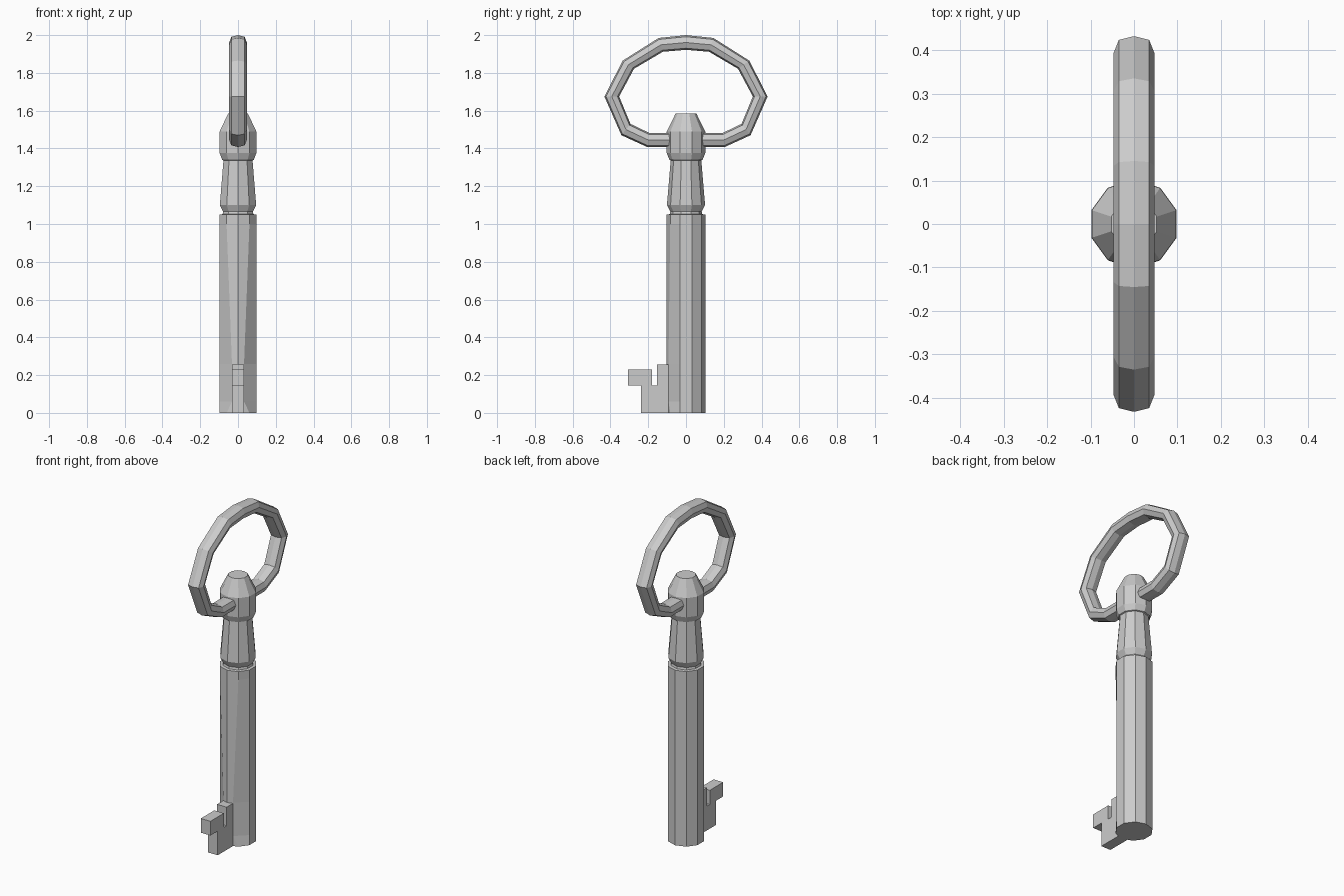
import bpy, bmesh, math
from mathutils import Vector

if "Cube" in bpy.data.objects:
    bpy.data.objects.remove(bpy.data.objects["Cube"])


def make_object(name, rings, close_caps=True):
    """Skin a list of equal-length vertex rings into a capped tube."""
    bm = bmesh.new()
    loops = [[bm.verts.new(p) for p in ring] for ring in rings]
    n = len(loops[0])
    for a, b in zip(loops, loops[1:]):
        for i in range(n):
            j = (i + 1) % n
            bm.faces.new((a[i], a[j], b[j], b[i]))
    if close_caps:
        bm.faces.new(loops[0])
        bm.faces.new(loops[-1])
    bmesh.ops.recalc_face_normals(bm, faces=bm.faces)
    mesh = bpy.data.meshes.new(name)
    bm.to_mesh(mesh)
    bm.free()
    obj = bpy.data.objects.new(name, mesh)
    bpy.context.collection.objects.link(obj)
    return obj


def decagon(r, z):
    return [Vector((r * math.cos(math.radians(18 + 36 * k)),
                    r * math.sin(math.radians(18 + 36 * k)), z)) for k in range(10)]


# Ten-sided stem: barrel, groove, tapered neck, collar and blunt tip
profile = [(0.103, 0), (0.103, 0.06), (0.103, 0.26), (0.103, 1.0), (0.103, 1.05),
           (0.086, 1.052), (0.083, 1.065), (0.101, 1.10), (0.081, 1.337),
           (0.088, 1.34), (0.102, 1.375), (0.102, 1.49), (0.055, 1.585)]
stem_rings = [decagon(r, z) for r, z in profile]

# Barrel edges beside the bit pinch in towards it
for ring in stem_rings[1:3]:
    for v in ring:
        if v.y < -0.07 and abs(v.x) > 0.03:
            v.x = math.copysign(0.032, v.x)
            v.y = -0.093
make_object("stem", stem_rings)

# Notched bit plate, extruded across x
bit = [(-0.238, 0), (-0.238, 0.145), (-0.307, 0.145), (-0.307, 0.23), (-0.18, 0.23),
       (-0.18, 0.145), (-0.153, 0.145), (-0.153, 0.256), (-0.085, 0.256), (-0.085, 0)]
make_object("bit", [[(x, y, z) for y, z in bit] for x in (-0.032, 0.032)])

# Handle ring: outer and inner outline pairs (y, z), mirrored across y
half = [((0.06, 1.408), (0.06, 1.483)), ((0.206, 1.408), (0.196, 1.483)),
        ((0.342, 1.47), (0.294, 1.53)), ((0.432, 1.675), (0.354, 1.675)),
        ((0.335, 1.865), (0.275, 1.822)), ((0.145, 1.985), (0.122, 1.912))]
path = half + [((0, 2.0), (0, 1.922))] + \
    [((-o[0], o[1]), (-i[0], i[1])) for o, i in reversed(half)]
section = [(0, 1), (0.035, 0.78), (0.047, 0), (0.035, -0.78),
           (0, -1), (-0.035, -0.78), (-0.047, 0), (-0.035, 0.78)]
ring_loops = []
for outer, inner in path:
    o, i = Vector((0, *outer)), Vector((0, *inner))
    mid, arm = (o + i) / 2, (o - i) / 2
    ring_loops.append([mid + arm * t + Vector((x, 0, 0)) for x, t in section])
make_object("handle_ring", ring_loops)
